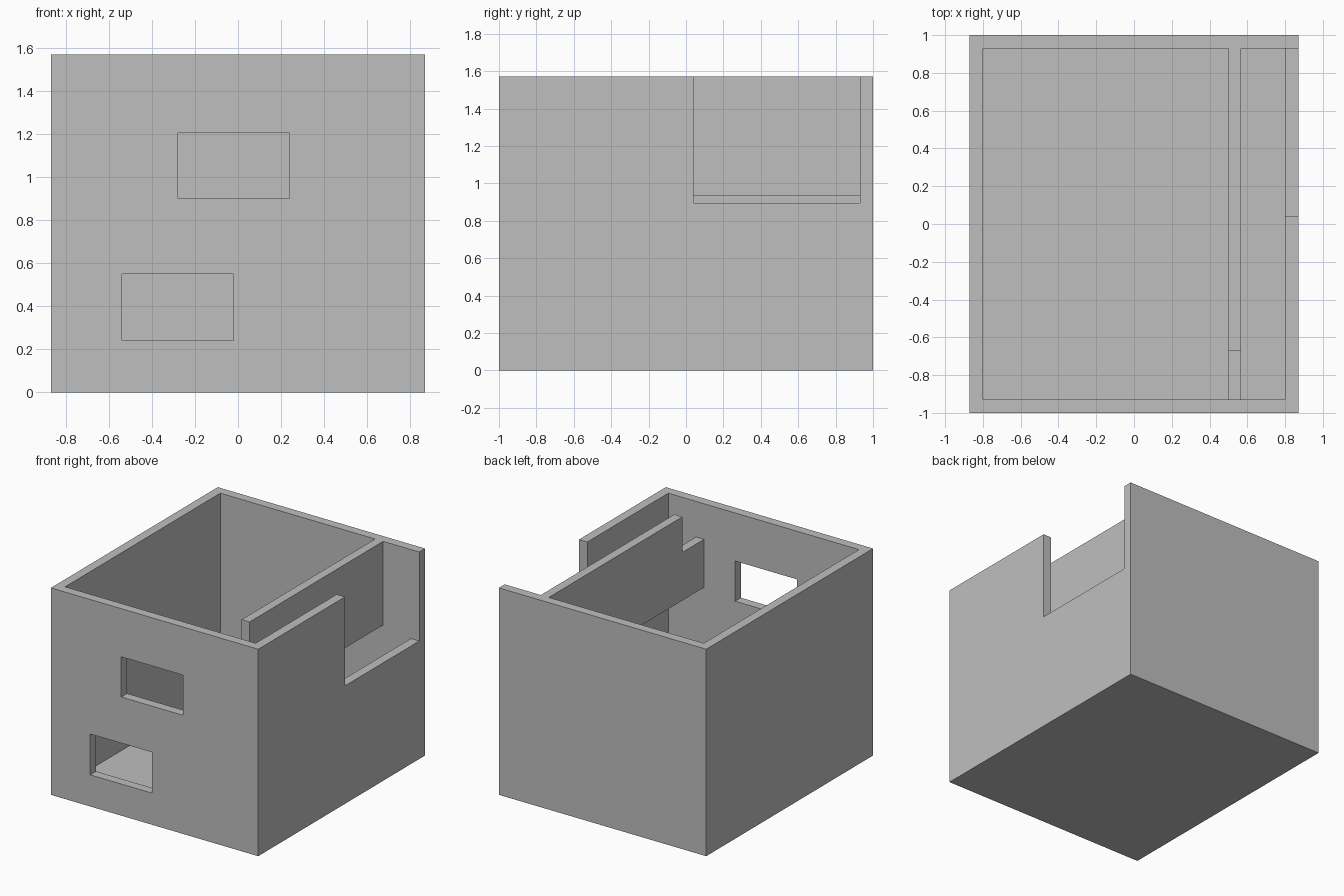
import bpy
import bmesh

cube = bpy.data.objects.get("Cube")
if cube:
    bpy.data.objects.remove(cube, do_unlink=True)

# Overall size and wall thickness
X, Y, TOP, WALL = 0.87, 1.0, 1.57, 0.07
IN_X, IN_Y = X - WALL, Y - WALL

grey = bpy.data.materials.new("plain_grey")
grey.use_nodes = True
colour = (0.52, 0.52, 0.52, 1)
grey.diffuse_color = colour
grey.node_tree.nodes["Principled BSDF"].inputs["Base Color"].default_value = colour


def prism(name, profile, x0, x1):
    """Extrude a (y, z) outline along x."""
    bm = bmesh.new()
    face = bm.faces.new([bm.verts.new((x0, y, z)) for y, z in profile])
    grown = bmesh.ops.extrude_face_region(bm, geom=[face])
    for v in grown["geom"]:
        if isinstance(v, bmesh.types.BMVert):
            v.co.x = x1
    bmesh.ops.recalc_face_normals(bm, faces=bm.faces)
    mesh = bpy.data.meshes.new(name)
    bm.to_mesh(mesh)
    bm.free()
    mesh.materials.append(grey)
    obj = bpy.data.objects.new(name, mesh)
    bpy.context.collection.objects.link(obj)
    return obj


def box(name, x0, x1, y0, y1, z0, z1):
    return prism(name, [(y0, z0), (y1, z0), (y1, z1), (y0, z1)], x0, x1)


# Outer shell with floor, open at the top
shell = box("outer_walls", -X, X, -Y, Y, 0, TOP)
cutters = [
    box("room_cutter", -IN_X, IN_X, -IN_Y, IN_Y, WALL, TOP + 0.2),
    box("upper_window_cutter", -0.28, 0.24, -1.1, -0.85, 0.90, 1.205),
    box("lower_window_cutter", -0.54, -0.02, -1.1, -0.85, 0.24, 0.55),
    box("side_opening_cutter", 0.7, 1.0, 0.04, IN_Y, 0.895, TOP + 0.2),
]
for cutter in cutters:
    cutter.hide_render = True
    mod = shell.modifiers.new(cutter.name, "BOOLEAN")
    mod.operation = "DIFFERENCE"
    mod.solver = "EXACT"
    mod.object = cutter

# Bake the cuts and discard the cutters
bpy.context.view_layer.update()
graph = bpy.context.evaluated_depsgraph_get()
baked = bpy.data.meshes.new_from_object(shell.evaluated_get(graph))
shell.modifiers.clear()
shell.data = baked
for cutter in cutters:
    bpy.data.objects.remove(cutter, do_unlink=True)

# Raised partition, stepped down at the front and open beneath
BOTTOM, STEP, STEP_Y = 0.935, 1.30, -0.67
prism("partition", [(-IN_Y, BOTTOM), (IN_Y, BOTTOM), (IN_Y, TOP),
                    (STEP_Y, TOP), (STEP_Y, STEP), (-IN_Y, STEP)], 0.50, 0.567)
